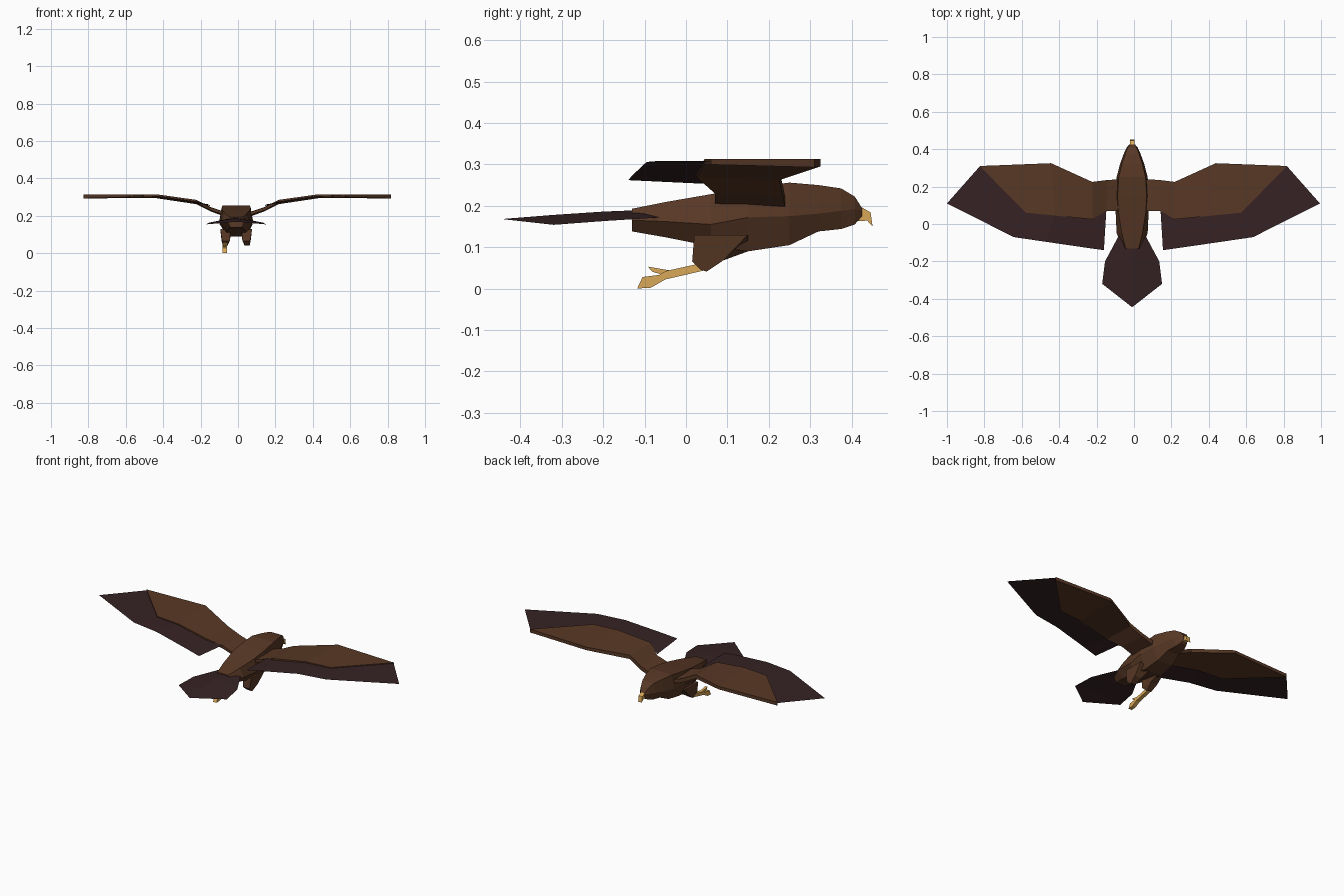
import bpy
import bmesh

CX = -0.01  # body centre line


def material(name, rgb):
    m = bpy.data.materials.new(name)
    lin = [(c / 255 / 12.92) if c < 11 else ((c / 255 + 0.055) / 1.055) ** 2.4 for c in rgb]
    m.diffuse_color = (*lin, 1)
    return m


BROWN = material("brown plumage", (88, 56, 37))
DARK = material("dark flight feathers", (54, 34, 36))
YELLOW = material("yellow horn", (216, 168, 88))


def make(name, verts, faces, mat):
    mesh = bpy.data.meshes.new(name)
    mesh.from_pydata(verts, [], faces)
    mesh.materials.append(mat)
    bm = bmesh.new()
    bm.from_mesh(mesh)
    bmesh.ops.recalc_face_normals(bm, faces=bm.faces)
    bm.to_mesh(mesh)
    bm.free()
    ob = bpy.data.objects.new(name, mesh)
    bpy.context.collection.objects.link(ob)
    return ob


def loft(name, rings, mat):
    """Skin a list of equal rings and cap both ends."""
    n = len(rings[0])
    verts = [v for r in rings for v in r]
    faces = [(i * n + j, i * n + (j + 1) % n, (i + 1) * n + (j + 1) % n, (i + 1) * n + j)
             for i in range(len(rings) - 1) for j in range(n)]
    faces += [tuple(range(n)), tuple(range(len(verts) - n, len(verts)))]
    return make(name, verts, faces, mat)


def slab(name, outline, x0, x1, mat):
    """Extrude a (y, z) side outline from x0 to x1."""
    return loft(name, [[(x, y, z) for y, z in outline] for x in (x0, x1)], mat)


# Body and head: y, top z, top half width, side z, side half width, bottom z, bottom half width
sections = [
    (-0.13, 0.193, 0.035, 0.165, 0.045, 0.138, 0.03),
    (-0.05, 0.209, 0.055, 0.162, 0.083, 0.124, 0.045),
    (0.06, 0.228, 0.073, 0.155, 0.088, 0.102, 0.055),
    (0.15, 0.243, 0.078, 0.172, 0.09, 0.09, 0.055),
    (0.25, 0.256, 0.072, 0.175, 0.083, 0.105, 0.05),
    (0.32, 0.25, 0.055, 0.181, 0.065, 0.138, 0.04),
    (0.375, 0.242, 0.037, 0.188, 0.045, 0.144, 0.03),
    (0.408, 0.222, 0.024, 0.192, 0.03, 0.155, 0.02),
    (0.425, 0.195, 0.014, 0.188, 0.016, 0.175, 0.012),
]
rings = []
for y, zt, tw, zm, mw, zb, bw in sections:
    half = [(tw, zt), (mw, zm), (bw, zb)]
    rings.append([(CX + x, y, z) for x, z in half] + [(CX - x, y, z) for x, z in reversed(half)])
loft("body", rings, BROWN)

# Hooked beak
slab("beak", [(0.40, 0.163), (0.41, 0.195), (0.425, 0.196), (0.446, 0.184), (0.451, 0.15),
              (0.438, 0.164)], CX - 0.012, CX + 0.012, YELLOW)

# Tail fan, folded along its middle
tail = [(CX, -0.05, 0.192), (CX, -0.2, 0.186), (CX, -0.32, 0.178), (CX, -0.445, 0.168)]
for s in (1, -1):
    tail += [(CX + s * 0.07, -0.06, 0.172), (CX + s * 0.145, -0.2, 0.163), (CX + s * 0.16, -0.32, 0.154)]
make("tail", tail, [(0, 1, 5, 4), (1, 2, 6, 5), (2, 3, 6),
                    (0, 1, 8, 7), (1, 2, 9, 8), (2, 3, 9)], DARK)

# Wing stations: leading x, y; trailing x, y; top z; bottom z
stations = [
    (0.06, 0.24, 0.06, 0.07, 0.218, 0.193),
    (0.14, 0.235, 0.145, 0.07, 0.245, 0.222),
    (0.22, 0.225, 0.22, 0.025, 0.285, 0.262),
    (0.44, 0.325, 0.42, 0.045, 0.313, 0.295),
    (0.822, 0.31, 0.575, 0.06, 0.313, 0.293),
]
# Flight feather strip: inner edge, outer edge
feathers = [
    ((0.145, 0.07, 0.252), (0.158, -0.14, 0.262)),
    ((0.22, 0.03, 0.276), (0.25, -0.127, 0.276)),
    ((0.42, 0.05, 0.306), (0.47, -0.095, 0.306)),
    ((0.57, 0.065, 0.308), (0.64, -0.07, 0.308)),
    ((0.82, 0.31, 0.308), (0.997, 0.11, 0.308)),
]
for side, s in (("right", 1), ("left", -1)):
    cx = -0.003
    wing = []
    for lx, ly, tx, ty, zt, zb in stations:
        wing.append([(cx + s * lx, ly, zt), (cx + s * tx, ty, zt),
                     (cx + s * tx, ty, (zt + 2 * zb) / 3), (cx + s * lx, ly, zb)])
    loft(side + "_wing", wing, BROWN)

    strip = [(cx + s * x, y, z) for pair in feathers for x, y, z in pair]
    make(side + "_flight_feathers", strip,
         [(2 * i, 2 * i + 1, 2 * i + 3, 2 * i + 2) for i in range(4)], DARK)

    # Feathered thigh, narrowing to the ankle
    thigh = [[(CX + s * 0.03, 0.02, 0.12), (CX + s * 0.085, 0.02, 0.13),
              (CX + s * 0.085, 0.15, 0.13), (CX + s * 0.03, 0.15, 0.09)],
             [(CX + s * 0.034, 0.015, 0.066), (CX + s * 0.075, 0.015, 0.066),
              (CX + s * 0.078, 0.09, 0.068), (CX + s * 0.034, 0.09, 0.068)],
             [(CX + s * 0.045, 0.035, 0.046), (CX + s * 0.072, 0.035, 0.046),
              (CX + s * 0.072, 0.05, 0.041), (CX + s * 0.045, 0.05, 0.041)]]
    loft(side + "_thigh", thigh, BROWN)

# Single trailing foot: shank with toes, and a back spur
slab("foot", [(0.04, 0.062), (-0.05, 0.042), (-0.065, 0.033), (-0.105, 0.028), (-0.118, 0.0),
              (-0.085, 0.002), (-0.05, 0.022), (0.045, 0.044)], -0.083, -0.06, YELLOW)
slab("foot_spur", [(-0.04, 0.044), (-0.092, 0.053), (-0.082, 0.041), (-0.06, 0.034)],
     -0.079, -0.064, YELLOW)
